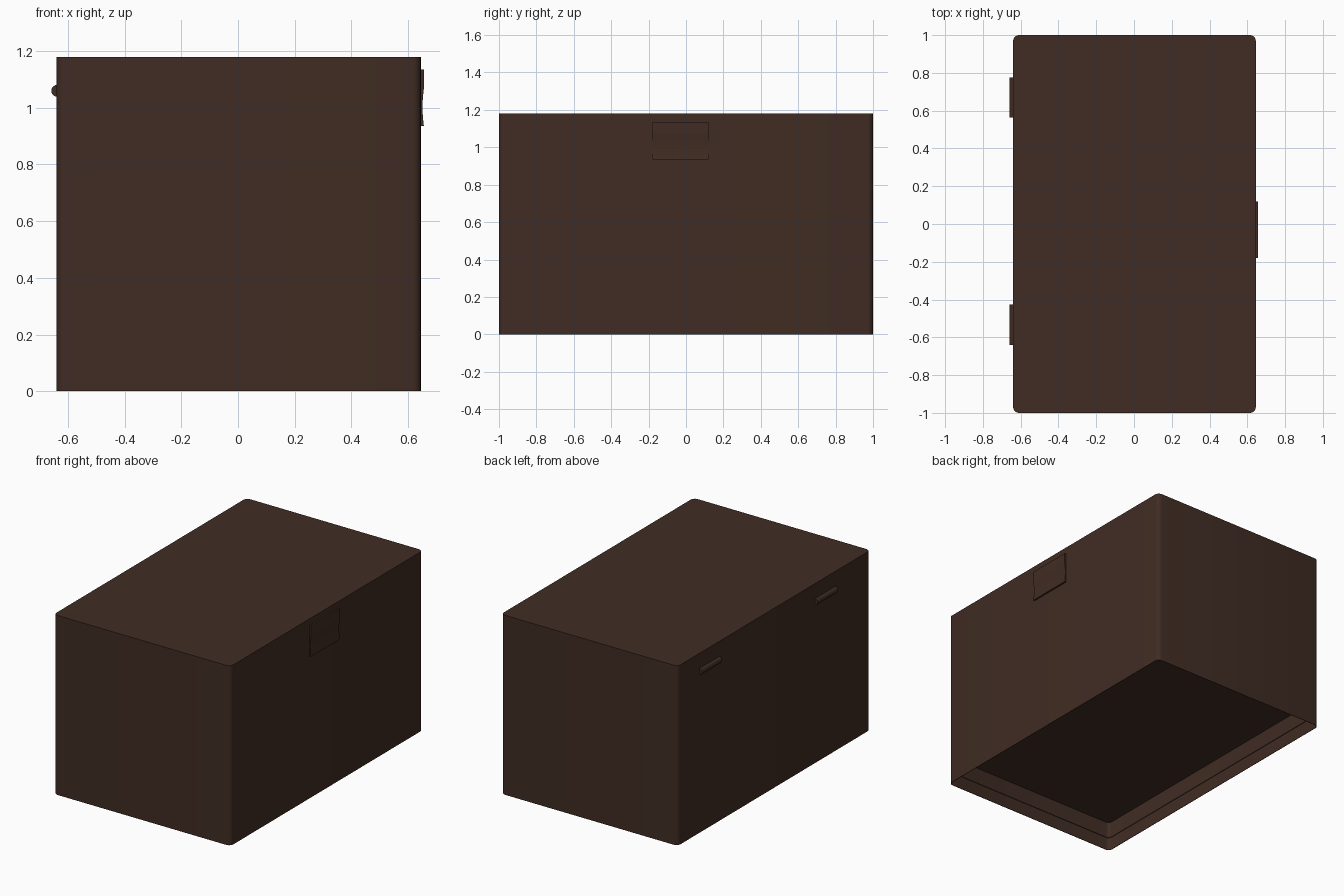
import bpy, bmesh, math

if "Cube" in bpy.data.objects:
    bpy.data.objects.remove(bpy.data.objects["Cube"])

X0, X1, Y1, TOP, SEAM = -0.64, 0.645, 1.0, 1.18, 1.07


def material(name, rgb):
    m = bpy.data.materials.new(name)
    m.diffuse_color = (*rgb, 1)
    m.use_nodes = True
    m.node_tree.nodes["Principled BSDF"].inputs["Base Color"].default_value = m.diffuse_color
    return m


brown = material("dark brown", (0.051, 0.0252, 0.0168))


def outline(inset=0.0, r=0.03, n=5):
    """Rounded rectangle footprint of the box."""
    r = max(r - inset, 0.005)
    x0, x1, y = X0 + inset, X1 - inset, Y1 - inset
    pts = []
    for i, (cx, cy) in enumerate([(x1 - r, y - r), (x0 + r, y - r), (x0 + r, r - y), (x1 - r, r - y)]):
        for k in range(n + 1):
            a = math.pi / 2 * (i + k / n)
            pts.append((cx + r * math.cos(a), cy + r * math.sin(a)))
    return pts


def finish(name, bm):
    me = bpy.data.meshes.new(name)
    bm.to_mesh(me)
    bm.free()
    ob = bpy.data.objects.new(name, me)
    bpy.context.collection.objects.link(ob)
    me.materials.append(brown)
    bpy.ops.object.select_all(action='DESELECT')
    ob.select_set(True)
    bpy.context.view_layer.objects.active = ob
    bpy.ops.object.shade_smooth_by_angle(angle=math.radians(35))
    return ob


def loft(name, rings, cap_start=True, cap_end=True):
    """Skin a list of (inset, z) footprint rings."""
    bm = bmesh.new()
    loops = [[bm.verts.new((x, y, z)) for x, y in outline(i)] for i, z in rings]
    for a, b in zip(loops, loops[1:]):
        for k in range(len(a)):
            j = (k + 1) % len(a)
            bm.faces.new((a[k], a[j], b[j], b[k]))
    if cap_start:
        bm.faces.new(loops[0][::-1])
    if cap_end:
        bm.faces.new(loops[-1])
    bmesh.ops.recalc_face_normals(bm, faces=bm.faces)
    return finish(name, bm)


def extrude_y(name, profile, y0, y1):
    """Extrude an (x, z) profile along y."""
    bm = bmesh.new()
    f = bm.faces.new([bm.verts.new((x, y0, z)) for x, z in profile])
    g = bmesh.ops.extrude_face_region(bm, geom=[f])["geom"]
    bmesh.ops.translate(bm, vec=(0, y1 - y0, 0), verts=[v for v in g if isinstance(v, bmesh.types.BMVert)])
    bmesh.ops.recalc_face_normals(bm, faces=bm.faces)
    return finish(name, bm)


# Body: thin walls, stepped skirt below a raised floor
loft("body", [(0, SEAM), (0, 0), (0.003, 0), (0.003, 0.085), (0.007, 0.085), (0.007, 0.19)], cap_start=False)
# Lid
loft("lid", [(0, SEAM), (0, TOP)])

# Hinge barrels on the back
for side, y0, y1 in (("left", -0.64, -0.425), ("right", 0.565, 0.775)):
    ring = [(-0.638 + 0.021 * math.cos(a), 1.06 + 0.021 * math.sin(a))
            for a in (2 * math.pi * k / 16 for k in range(16))]
    extrude_y("hinge_" + side, ring, y0, y1)

# Latch plate on the front: upper hasp and gently curved lower tongue
extrude_y("latch_hasp", [(0.64, 1.07), (0.656, 1.07), (0.656, 1.135), (0.64, 1.135)], -0.18, 0.12)
tongue = [(0.656 - 0.005 * math.sin(math.pi * k / 8), 0.935 + 0.135 * k / 8) for k in range(9)]
extrude_y("latch_tongue", [(0.64, 0.935)] + tongue + [(0.64, 1.07)], -0.18, 0.12)
